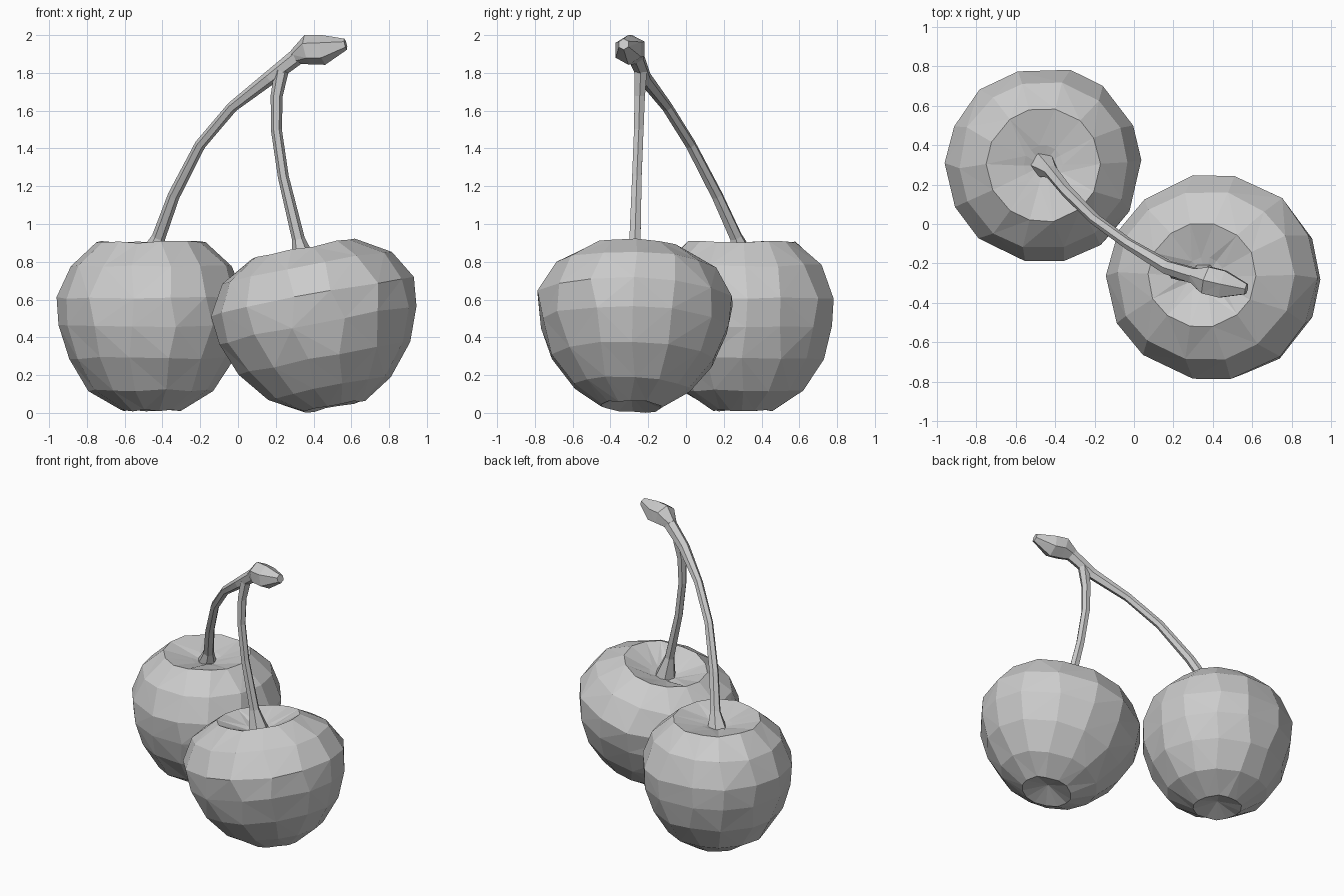
import bpy, bmesh, math, random
from mathutils import Vector, Matrix

if "Cube" in bpy.data.objects:
    bpy.data.objects.remove(bpy.data.objects["Cube"])

random.seed(4)


def skin(name, rings, start, end, mat=None):
    """Join equal vertex rings into a closed flat-shaded skin with pointed caps."""
    bm = bmesh.new()
    rows = [[bm.verts.new(p) for p in ring] for ring in rings]
    n = len(rows[0])
    for a, b in zip(rows, rows[1:]):
        for i in range(n):
            j = (i + 1) % n
            bm.faces.new((a[i], a[j], b[j], b[i]))
    for row, tip in ((rows[0], start), (rows[-1], end)):
        c = bm.verts.new(tip)
        for i in range(n):
            bm.faces.new((row[i], row[(i + 1) % n], c))
    bmesh.ops.triangulate(bm, faces=[f for f in bm.faces if len(f.verts) == 4])
    bmesh.ops.recalc_face_normals(bm, faces=bm.faces)
    if mat:
        bm.transform(mat)
    me = bpy.data.meshes.new(name)
    bm.to_mesh(me)
    bm.free()
    ob = bpy.data.objects.new(name, me)
    bpy.context.collection.objects.link(ob)
    return ob


def cherry(name, profile, centre, tilt, squash=1.0, sides=14):
    """Lathe an (r, z) profile that is dimpled at both ends, then tilt it."""
    rings = []
    for r, z in profile[1:-1]:
        ring = []
        for i in range(sides):
            a = 2 * math.pi * (i + random.uniform(-.12, .12)) / sides
            rr = r * random.uniform(.985, 1.01)
            ring.append((rr * math.cos(a), squash * rr * math.sin(a),
                         z + random.uniform(-.006, .006)))
        rings.append(ring)
    mat = (Matrix.Translation(centre) @ Matrix.Rotation(math.radians(tilt[0]), 4, 'X')
           @ Matrix.Rotation(math.radians(tilt[1]), 4, 'Y'))
    return skin(name, rings, (0, 0, profile[0][1]), (0, 0, profile[-1][1]), mat)


def tube(name, path, sides=6):
    """Sweep a tapering polygon along (x, y, z, radius) points."""
    pts = [Vector(p[:3]) for p in path]
    rings = []
    for k, p in enumerate(pts):
        d = (pts[min(k + 1, len(pts) - 1)] - pts[max(k - 1, 0)]).normalized()
        u = d.cross(Vector((0, 1, 0))).normalized()
        v = d.cross(u)
        r = path[k][3]
        rings.append([p + r * (u * math.cos(t) + v * math.sin(t))
                      for t in (2 * math.pi * i / sides for i in range(sides))])
    return skin(name, rings, pts[0], pts[-1])


# Upright cherry at the back left
cherry("left_cherry",
       [(0, .06), (.16, .012), (.33, .12), (.44, .29), (.487, .46),
        (.497, .61), (.43, .78), (.29, .905), (.10, .86), (0, .83)],
       (-.46, .30, 0), (0, 0))

# Larger cherry at the front right, leaning over
cherry("right_cherry",
       [(0, -.50), (.17, -.557), (.33, -.46), (.46, -.30), (.535, -.12),
        (.55, .03), (.46, .19), (.28, .29), (.10, .22), (0, .19)],
       (.40, -.27, .58), (-2, -11), squash=.95)

# Long stem, flared into its cherry and thickening at the fork
tube("left_stem",
     [(-.46, .30, .82, .07), (-.42, .265, .93, .036), (-.34, .165, 1.15, .032),
      (-.20, .025, 1.42, .029), (-.03, -.10, 1.62, .029),
      (.17, -.22, 1.775, .038), (.33, -.27, 1.90, .045)])

# Short stem meeting the long one at the fork
tube("right_stem",
     [(.355, -.27, .77, .075), (.32, -.27, .92, .034), (.24, -.26, 1.25, .029),
      (.203, -.25, 1.50, .029), (.205, -.245, 1.68, .032), (.23, -.24, 1.81, .038)])

# Woody knob where the stems left the branch
tube("stem_knob",
     [(.30, -.26, 1.885, .04), (.37, -.285, 1.922, .08),
      (.45, -.305, 1.922, .08), (.57, -.33, 1.952, .03)])
